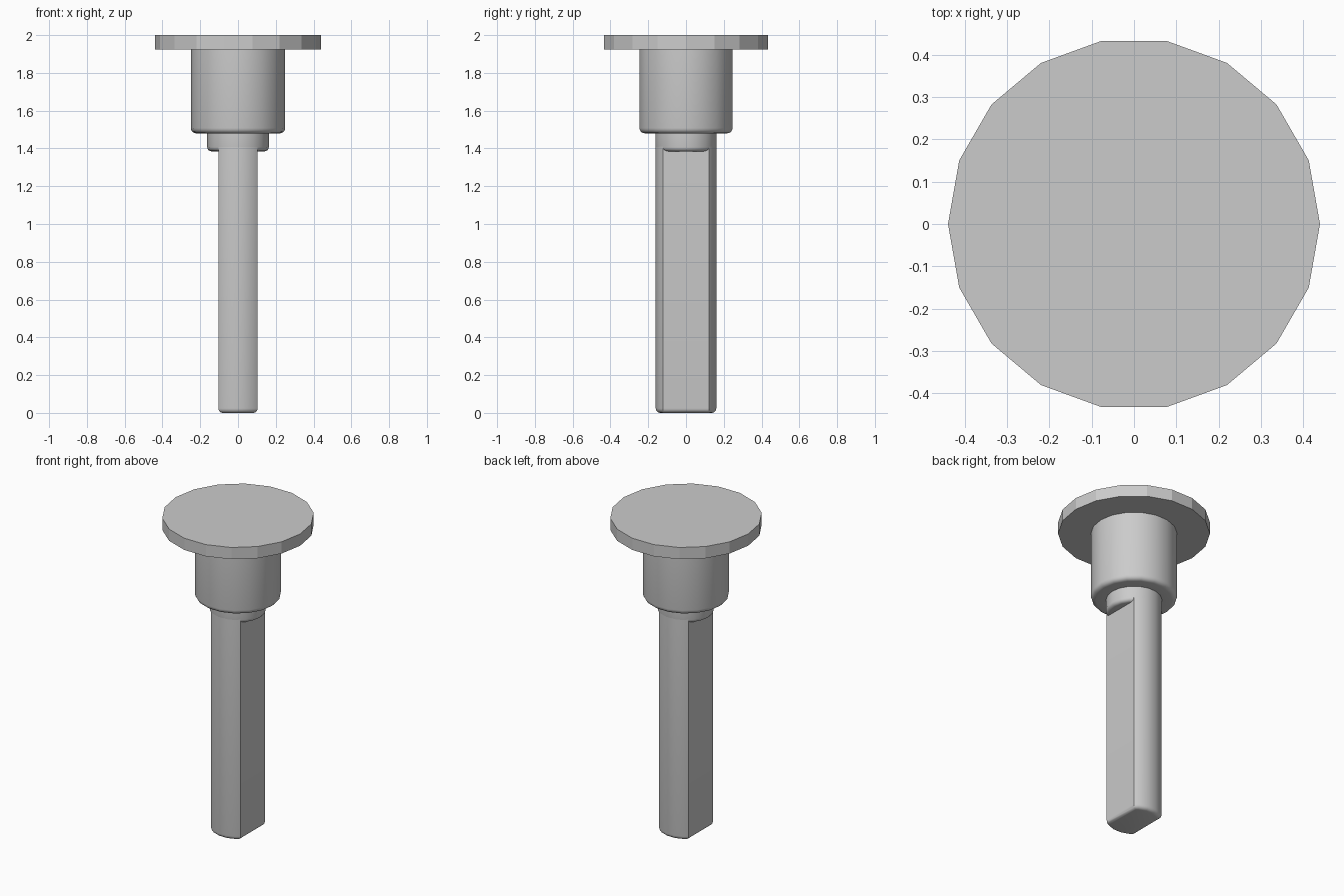
import bpy, bmesh
from math import sin, cos, radians, tau

if "Cube" in bpy.data.objects:
    bpy.data.objects.remove(bpy.data.objects["Cube"])

SIDES = 18


def circle(r):
    return [(r * cos(tau * i / SIDES), r * sin(tau * i / SIDES)) for i in range(SIDES)]


def double_flat(r, w):
    """18-sided circle of radius r cut by flats at x = +-w."""
    p, q = [(r * cos(radians(a)), r * sin(radians(a))) for a in (40, 60)]
    t = (w - p[0]) / (q[0] - p[0])
    y = p[1] + t * (q[1] - p[1])
    arc = [(w, y)] + [(r * cos(radians(a)), r * sin(radians(a))) for a in (60, 80, 100, 120)] + [(-w, y)]
    return arc + [(-x, -y) for x, y in arc]


def rounded(z, b, steps=4):
    """(inset, height) pairs rounding a bottom edge at height z, from top down."""
    return [(b * (1 - cos(radians(90 * i / steps))), z + b * (1 - sin(radians(90 * i / steps))))
            for i in range(steps + 1)]


def loft(name, rings, smooth=True, cap_top=True):
    """Skin a list of (outline, z) rings running from top to bottom."""
    bm = bmesh.new()
    loops = [[bm.verts.new((x, y, z)) for x, y in outline] for outline, z in rings]
    for a, b in zip(loops, loops[1:]):
        n = len(a)
        for i in range(n):
            bm.faces.new((a[i], b[i], b[(i + 1) % n], a[(i + 1) % n]))
    if cap_top:
        bm.faces.new(loops[0])
    bm.faces.new(loops[-1][::-1])
    mesh = bpy.data.meshes.new(name)
    bm.to_mesh(mesh)
    bm.free()
    obj = bpy.data.objects.new(name, mesh)
    bpy.context.collection.objects.link(obj)
    if smooth:
        bpy.context.view_layer.objects.active = obj
        obj.select_set(True)
        bpy.ops.object.shade_smooth_by_angle(angle=radians(35))
        obj.select_set(False)
    return obj


# Flat faceted disc on top
loft("top_disc", [(circle(0.44), 2.0), (circle(0.44), 1.925)], smooth=False)

# Thick head with rounded lower rim, stepping in to the collar
R = 0.163
head = [(circle(0.25), 1.925)]
head += [(circle(0.25 - d), z) for d, z in rounded(1.48, 0.028)]
head += [(circle(R), 1.48)]
head += [(circle(R - d), z) for d, z in rounded(1.385, 0.022)]
loft("head_and_collar", head, cap_top=False)

# Long shaft with two flats and a rounded foot
W = 0.104
shaft = [(double_flat(R, W), 1.41)]
shaft += [(double_flat(R - d, W - d), z) for d, z in rounded(0.0, 0.024)]
loft("flatted_shaft", shaft, cap_top=False)
